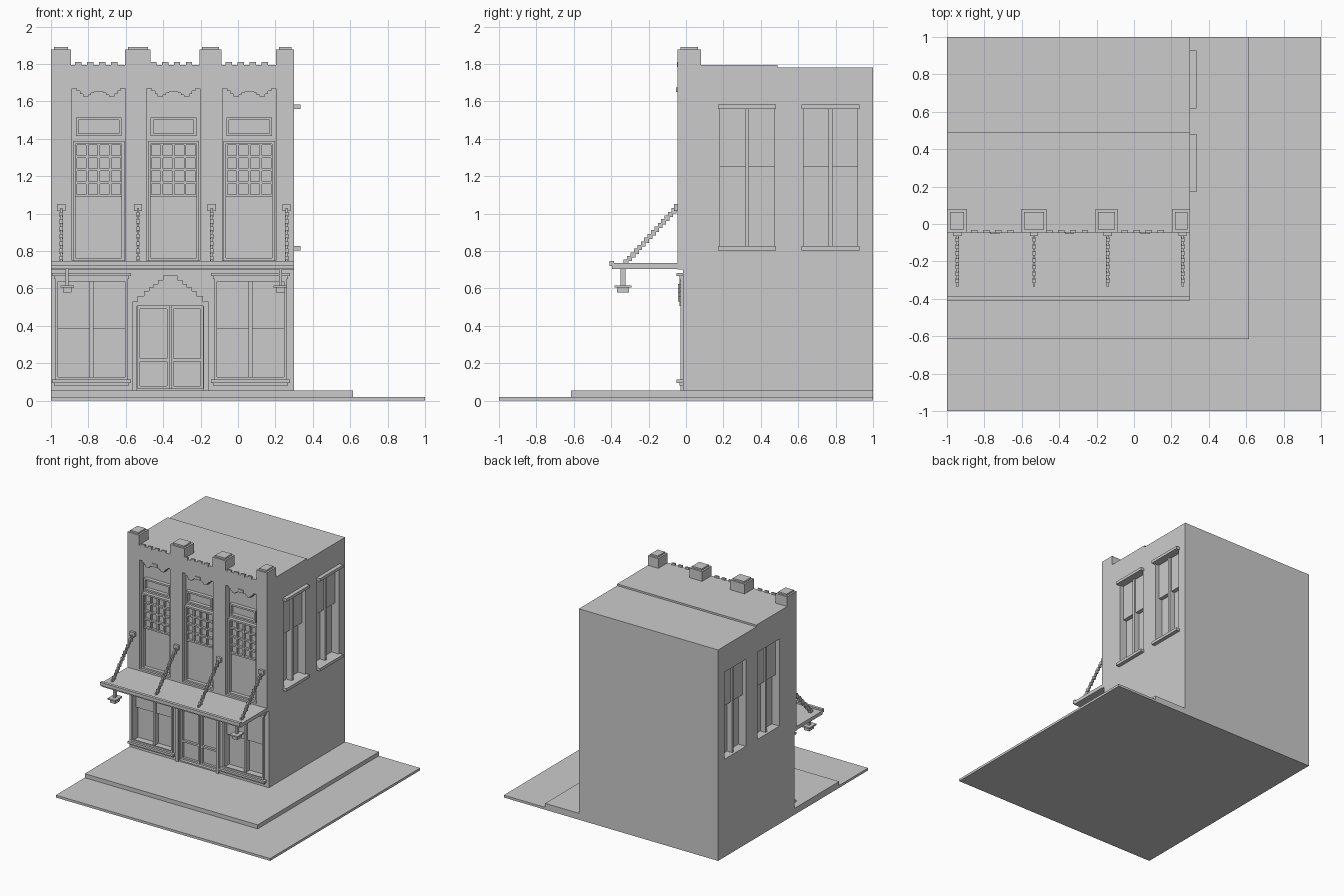
import bpy
import bmesh

if "Cube" in bpy.data.objects:
    bpy.data.objects.remove(bpy.data.objects["Cube"])

stone = bpy.data.materials.new("stone_grey")
stone.use_nodes = True
GREY = (0.6, 0.6, 0.6, 1)
stone.diffuse_color = GREY
stone.node_tree.nodes["Principled BSDF"].inputs["Base Color"].default_value = GREY

WEST, EAST = -1, 0.3          # building side walls
FACADE, SHOP = -0.045, -0.016  # upper and lower front planes
BASE = 0.054                   # top of the pavement


def finish(name, bm):
    bmesh.ops.recalc_face_normals(bm, faces=bm.faces)
    mesh = bpy.data.meshes.new(name)
    bm.to_mesh(mesh)
    bm.free()
    mesh.materials.append(stone)
    obj = bpy.data.objects.new(name, mesh)
    bpy.context.collection.objects.link(obj)
    return obj


def add_prism(bm, points, start, end, axis="y"):
    """Extrude an outline in (x, z) along y, or in (y, z) along x."""
    def place(p, d):
        return (p[0], d, p[1]) if axis == "y" else (d, p[0], p[1])
    near = [bm.verts.new(place(p, start)) for p in points]
    far = [bm.verts.new(place(p, end)) for p in points]
    bm.faces.new(near)
    bm.faces.new(far[::-1])
    for i in range(len(points)):
        bm.faces.new((near[i - 1], near[i], far[i], far[i - 1]))


def rect(left, right, low, high):
    return [(left, low), (right, low), (right, high), (left, high)]


def prisms(name, outlines, start, end, axis="y"):
    bm = bmesh.new()
    for points in outlines:
        add_prism(bm, points, start, end, axis)
    return finish(name, bm)


def box(name, x0, x1, y0, y1, z0, z1):
    return prisms(name, [rect(x0, x1, z0, z1)], y0, y1)


def stepped(cx, low, steps):
    """Symmetrical stepped outline from (half width, height) pairs."""
    side = [(steps[0][0], low)]
    for i, (half, z) in enumerate(steps):
        side.append((half, z))
        if i + 1 < len(steps):
            side.append((steps[i + 1][0], z))
    return [(cx + h, z) for h, z in side] + [(cx - h, z) for h, z in side[::-1]]


def lattice(name, left, right, low, high, cols, rows, bar, start, end, axis="y"):
    """Frame with evenly spaced bars."""
    bars = []
    for i in range(cols + 1):
        x = left + (right - left - bar) * i / cols
        bars.append(rect(x, x + bar, low, high))
    for j in range(rows + 1):
        z = low + (high - low - bar) * j / rows
        bars.append(rect(left, right, z, z + bar))
    return prisms(name, bars, start, end, axis)


# ground slabs
box("ground_slab", -1, 1, -1, 1, 0, 0.02)
box("pavement", -1, 0.615, -0.615, 1, 0.02, BASE)

# main body
body = prisms("building_body", [[
    (SHOP, BASE), (1, BASE), (1, 1.78), (0.49, 1.78), (0.49, 1.795),
    (FACADE, 1.795), (FACADE, 0.7), (SHOP, 0.7)]], WEST, EAST, "x")

BAYS = (-0.745, -0.345, 0.06)
SHOPS = (-0.783, 0.067)
DOOR = -0.362
SIDE_WINDOWS = (0.327, 0.773)
SILL, HEAD, RAIL = 0.825, 1.56, 1.25
BAY_BACK, DEEP = 0.005, 0.07
bay_steps = [(0.143, 1.67), (0.118, 1.655), (0.1, 1.64), (0.085, 1.625),
             (0.055, 1.635), (0.04, 1.645), (0.025, 1.655)]

# openings cut from the body
cut = bmesh.new()
for cx in BAYS:
    add_prism(cut, stepped(cx, 0.75, bay_steps), -0.2, BAY_BACK)
for cx in SHOPS:
    add_prism(cut, rect(cx - 0.18, cx + 0.18, 0.12, 0.64), -0.2, 0.045)
add_prism(cut, rect(DOOR - 0.175, DOOR + 0.175, BASE + 0.01, 0.505), -0.2, 0.03)
for cy in SIDE_WINDOWS:
    for wall, inward in ((WEST, 1), (EAST, -1)):
        add_prism(cut, rect(cy - 0.145, cy + 0.145, SILL, HEAD),
                  wall - inward * 0.1, wall + inward * DEEP, "x")
cutter = finish("opening_cutter", cut)
cutter.hide_render = True
mod = body.modifiers.new("openings", "BOOLEAN")
mod.operation = "DIFFERENCE"
mod.solver = "EXACT"
mod.object = cutter
graph = bpy.context.evaluated_depsgraph_get()
carved = bpy.data.meshes.new_from_object(body.evaluated_get(graph))
body.modifiers.clear()
body.data = carved
bpy.data.objects.remove(cutter)

# upper bays: crest, sign panel, small panes and tall light
for n, cx in enumerate(BAYS, 1):
    tag = f"bay_{n}_"
    box(tag + "crest", cx - 0.025, cx + 0.025, FACADE - 0.008, FACADE, 1.65, 1.675)
    lattice(tag + "sign_frame", cx - 0.122, cx + 0.122, 1.415, 1.515, 1, 1, 0.014,
            -0.025, BAY_BACK)
    lattice(tag + "window_frame", cx - 0.137, cx + 0.137, 0.75, 1.387, 1, 1, 0.014,
            -0.025, BAY_BACK)
    lattice(tag + "small_panes", cx - 0.13, cx + 0.13, 1.088, 1.38, 4, 4, 0.013,
            -0.015, BAY_BACK)
    # battlements along the parapet
    prisms(tag + "battlements",
           [rect(cx + k * 0.064 - 0.017, cx + k * 0.064 + 0.017, 1.785, 1.81)
            for k in (-1.7, -0.7, 0.3, 1.3)], FACADE - 0.003, FACADE + 0.012)

# parapet piers with caps
for n, (x0, x1) in enumerate(
        ((WEST, -0.893), (-0.603, -0.467), (-0.207, -0.087), (0.203, EAST)), 1):
    box(f"pier_{n}", x0, x1, FACADE, 0.08, 1.78, 1.877)
    box(f"pier_cap_{n}", x0 + 0.015, x1 - 0.015, -0.03, 0.065, 1.877, 1.89)

# shop windows
for n, cx in enumerate(SHOPS, 1):
    tag = f"shop_{n}_"
    for part, half, front, low, high in (
            ("lintel", 0.212, -0.05, 0.667, 0.683), ("lintel_moulding", 0.2, -0.035, 0.65, 0.667),
            ("sill", 0.212, -0.05, 0.095, 0.113), ("sill_moulding", 0.2, -0.035, 0.08, 0.095)):
        box(tag + part, cx - half, cx + half, front, SHOP, low, high)
    lattice(tag + "surround", cx - 0.193, cx + 0.193, 0.113, 0.652, 1, 1, 0.014, -0.03, SHOP)
    box(tag + "upper_sash", cx - 0.18, cx + 0.18, 0.015, 0.045, 0.385, 0.64)
    box(tag + "mullion", cx - 0.01, cx + 0.01, 0, 0.045, 0.12, 0.64)

# double door with stepped pediment
for side in (-1, 1):
    inner, outer = sorted((DOOR + side * 0.003, DOOR + side * 0.175))
    lattice("door_lower_panel", inner, outer, BASE + 0.01, 0.225, 1, 1, 0.014, 0.01, 0.03)
    lattice("door_upper_panel", inner, outer, 0.21, 0.505, 1, 1, 0.014, 0.01, 0.03)
    x = DOOR + side * 0.19
    box("door_jamb", x - 0.013, x + 0.013, -0.03, SHOP, BASE, 0.53)
prisms("door_pediment", [stepped(DOOR, 0.507, [
    (0.2, 0.527), (0.175, 0.56), (0.14, 0.585), (0.115, 0.605), (0.09, 0.625),
    (0.065, 0.645), (0.038, 0.668)])], -0.035, SHOP)
prisms("pediment_ornament", [stepped(DOOR, 0.53, [
    (0.1, 0.56), (0.08, 0.58), (0.06, 0.6), (0.025, 0.625)])], -0.043, -0.035)

# side windows on both walls
for n, cy in enumerate(SIDE_WINDOWS, 1):
    for side, wall, inward in (("right", WEST, 1), ("left", EAST, -1)):
        tag = f"{side}_window_{n}_"
        back = wall + inward * DEEP
        prisms(tag + "upper_sash", [rect(cy - 0.145, cy + 0.145, RAIL, HEAD)],
               wall + inward * 0.035, back, "x")
        prisms(tag + "mullion", [rect(cy - 0.01, cy + 0.01, SILL, HEAD)],
               wall + inward * 0.02, back, "x")
    for part, low in (("head", HEAD), ("sill", SILL - 0.022)):
        prisms(f"left_window_{n}_{part}", [rect(cy - 0.155, cy + 0.155, low, low + 0.024)],
               EAST, EAST + 0.033, "x")

# awning with front lip
box("awning", WEST, EAST, -0.395, SHOP, 0.705, 0.735)
box("awning_lip", WEST, EAST, -0.41, -0.385, 0.72, 0.748)

# awning chains and wall plates
LINKS = 15
for n, cx in enumerate((-0.945, -0.535, -0.14, 0.26), 1):
    box(f"chain_plate_{n}", cx - 0.022, cx + 0.022, -0.065, FACADE, 1.015, 1.052)
    chain = bmesh.new()
    for k in range(LINKS):
        t = k / (LINKS - 1)
        y, z = -0.065 - 0.255 * t, 1.015 - 0.275 * t
        half = 0.009 if k % 2 else 0.006
        add_prism(chain, rect(cx - half, cx + half, z - 0.014, z + 0.014),
                  y - 0.013, y + 0.013)
    finish(f"awning_chain_{n}", chain)

# hanging lanterns
LAMP_Y = -0.337
for n, cx in enumerate((-0.913, 0.227), 1):
    for part, wide, deep, low, high in (
            ("rod", 0.008, 0.013, 0.61, 0.71), ("cap", 0.036, 0.046, 0.604, 0.616),
            ("glass", 0.023, 0.032, 0.577, 0.604)):
        box(f"lantern_{n}_{part}", cx - wide, cx + wide,
            LAMP_Y - deep, LAMP_Y + deep, low, high)
